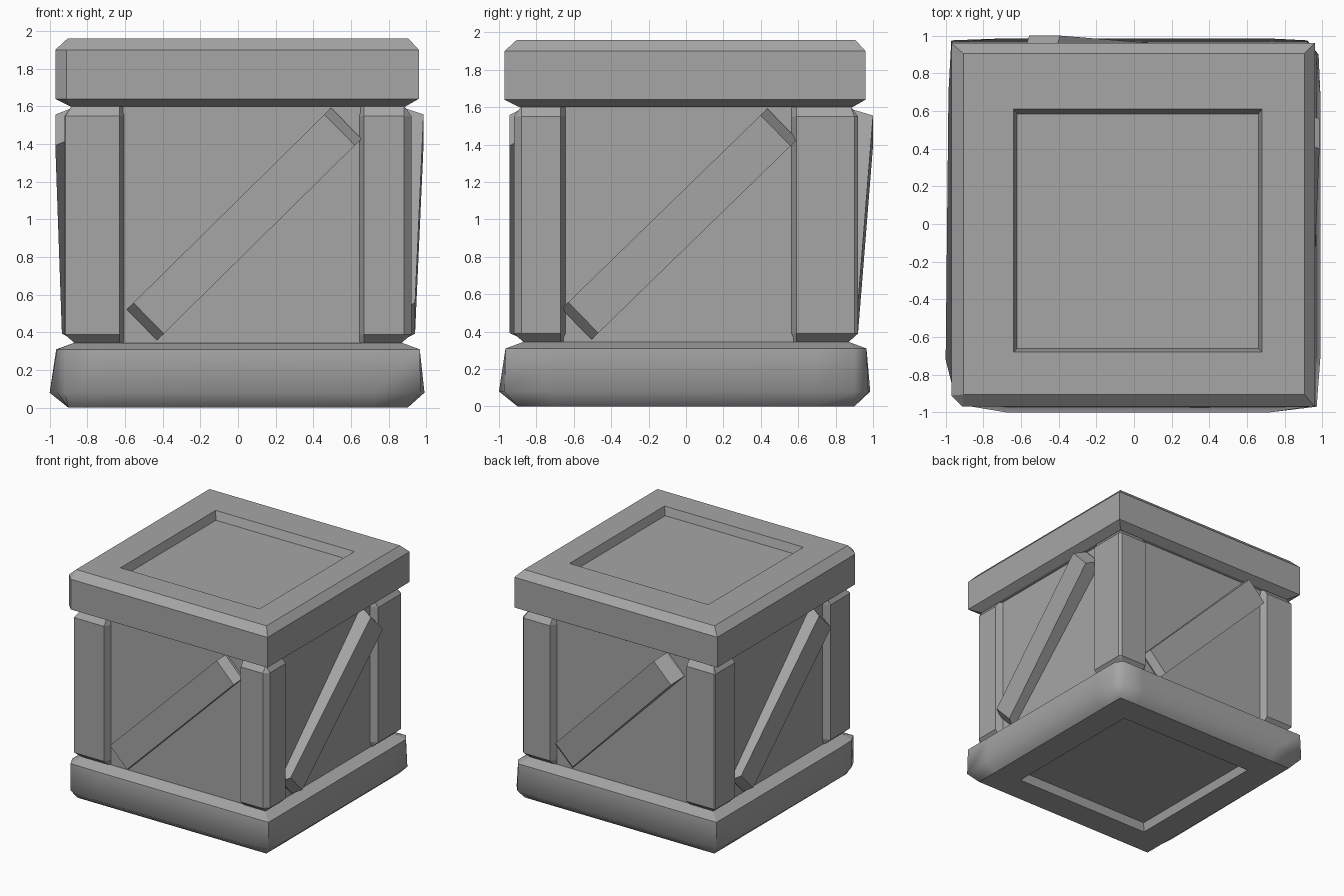
import bpy, bmesh, math
from mathutils import Matrix, Vector

if "Cube" in bpy.data.objects:
    bpy.data.objects.remove(bpy.data.objects["Cube"])

GREY = (0.38, 0.38, 0.38, 1)
grey = bpy.data.materials.new("plain_grey")
grey.use_nodes = True
grey.diffuse_color = GREY
grey.node_tree.nodes["Principled BSDF"].inputs["Base Color"].default_value = GREY


def finish(name, bm, smooth=False):
    bmesh.ops.remove_doubles(bm, verts=bm.verts, dist=0.0005)
    bmesh.ops.recalc_face_normals(bm, faces=bm.faces)
    bm.normal_update()
    if smooth:
        for f in bm.faces:
            f.smooth = True
        for e in bm.edges:
            flat = any(abs(f.normal.z) > 0.85 for f in e.link_faces)
            e.smooth = not flat and e.calc_face_angle(0) < math.radians(62)
    mesh = bpy.data.meshes.new(name)
    bm.to_mesh(mesh)
    bm.free()
    mesh.materials.append(grey)
    obj = bpy.data.objects.new(name, mesh)
    bpy.context.scene.collection.objects.link(obj)
    return obj


def clamp(points, z, x0, x1, y0, y1):
    """Outline pressed into a rectangle at height z."""
    return [(min(max(x, x0), x1), min(max(y, y0), y1), z) for x, y in points]


def square(points, z, h):
    return clamp(points, z, -h, h, -h, h)


def loft(name, rings, smooth=False):
    """Skin a stack of equal rings and cap both ends."""
    bm = bmesh.new()
    loops = [[bm.verts.new(p) for p in ring] for ring in rings]
    n = len(loops[0])
    for a, b in zip(loops, loops[1:]):
        for i in range(n):
            j = (i + 1) % n
            bm.faces.new((a[i], a[j], b[j], b[i]))
    bm.faces.new(loops[0])
    bm.faces.new(loops[-1])
    return finish(name, bm, smooth)


# Lid with bevelled rims, one cut corner and a sunken top
lid = [(-0.91, -0.97), (0.96, -0.97), (0.96, 0.96), (-0.97, 0.96), (-0.97, -0.91)]
loft("lid", [
    square(lid, 1.60, 0.89),
    square(lid, 1.64, 1),
    square(lid, 1.90, 1),
    square(lid, 1.96, 0.905),
    clamp(lid, 1.96, -0.64, 0.68, -0.68, 0.61),
    clamp(lid, 1.89, -0.62, 0.66, -0.66, 0.585),
])

# Base with softly bulging sides and a sunken underside
base = [(-0.92, -0.96), (-0.68, -1), (0.72, -1), (0.97, -0.97),
        (0.99, -0.7), (0.99, 0.68), (0.98, 0.9), (0.92, 0.975),
        (0.72, 0.985), (-0.7, 0.985), (-0.97, 0.975),
        (-0.985, 0.7), (-1, -0.72), (-0.96, -0.88)]
loft("base", [
    square(base, 0.07, 0.64),
    square(base, 0.00, 0.66),
    square(base, 0.00, 0.90),
    square(base, 0.08, 1),
    square(base, 0.31, 0.965),
    square(base, 0.345, 0.87),
], smooth=True)

# Plain inner box that forms the side panels
bm = bmesh.new()
bmesh.ops.create_cube(bm, size=1, matrix=Matrix.Translation((0, 0, 0.975))
                      @ Matrix.Diagonal((1.72, 1.72, 1.35, 1)))
finish("inner_box", bm)


# Corner posts with bevelled inner edges and ends
def post(name, sx, sy, inner_x, inner_y, cut):
    out, panel = 0.92, 0.85
    shape = [(inner_x, panel), (inner_x + 0.03, out), (out - cut, out),
             (out, out - cut), (out, inner_y + 0.03), (panel, inner_y)]
    shape = [(x * sx, y * sy) for x, y in shape]
    loft(name, [square(shape, 0.345, 0.87), square(shape, 0.39, 1),
                square(shape, 1.55, 1), square(shape, 1.605, 0.88)])


post("front_right_post", -1, -1, 0.60, 0.62, 0.005)
post("front_left_post", 1, -1, 0.64, 0.64, 0.04)
post("back_left_post", 1, 1, 0.62, 0.56, 0.02)
post("back_right_post", -1, 1, 0.62, 0.62, 0.01)


# Diagonal braces, one per side, leaning out a little at the top
def brace(name, turn, u0, u1, low_out, high_out):
    start, end = Vector((u0, 0, 0.44)), Vector((u1, 0, 1.51))
    along = (end - start).normalized()
    across = Vector((-along.z, 0, along.x)) * 0.115
    spin = Matrix.Rotation(turn * math.pi / 2, 3, 'Z')

    def ring(inset, d0, d1):
        a, b = start + along * inset, end - along * inset
        d0, d1 = Vector((0, -d0, 0)), Vector((0, -d1, 0))
        return [spin @ p for p in (a - across + d0, b - across + d1,
                                   b + across + d1, a + across + d0)]

    loft(name, [ring(0, 0.84, 0.84), ring(0, 0.87, 0.88),
                ring(0.05, low_out, high_out)])


brace("front_brace", 0, -0.51, 0.575, 0.945, 0.945)
brace("left_brace", 1, -0.585, 0.515, 0.94, 0.985)
brace("back_brace", 2, -0.55, 0.51, 0.92, 1.0)
brace("right_brace", 3, -0.54, 0.54, 0.935, 0.97)
